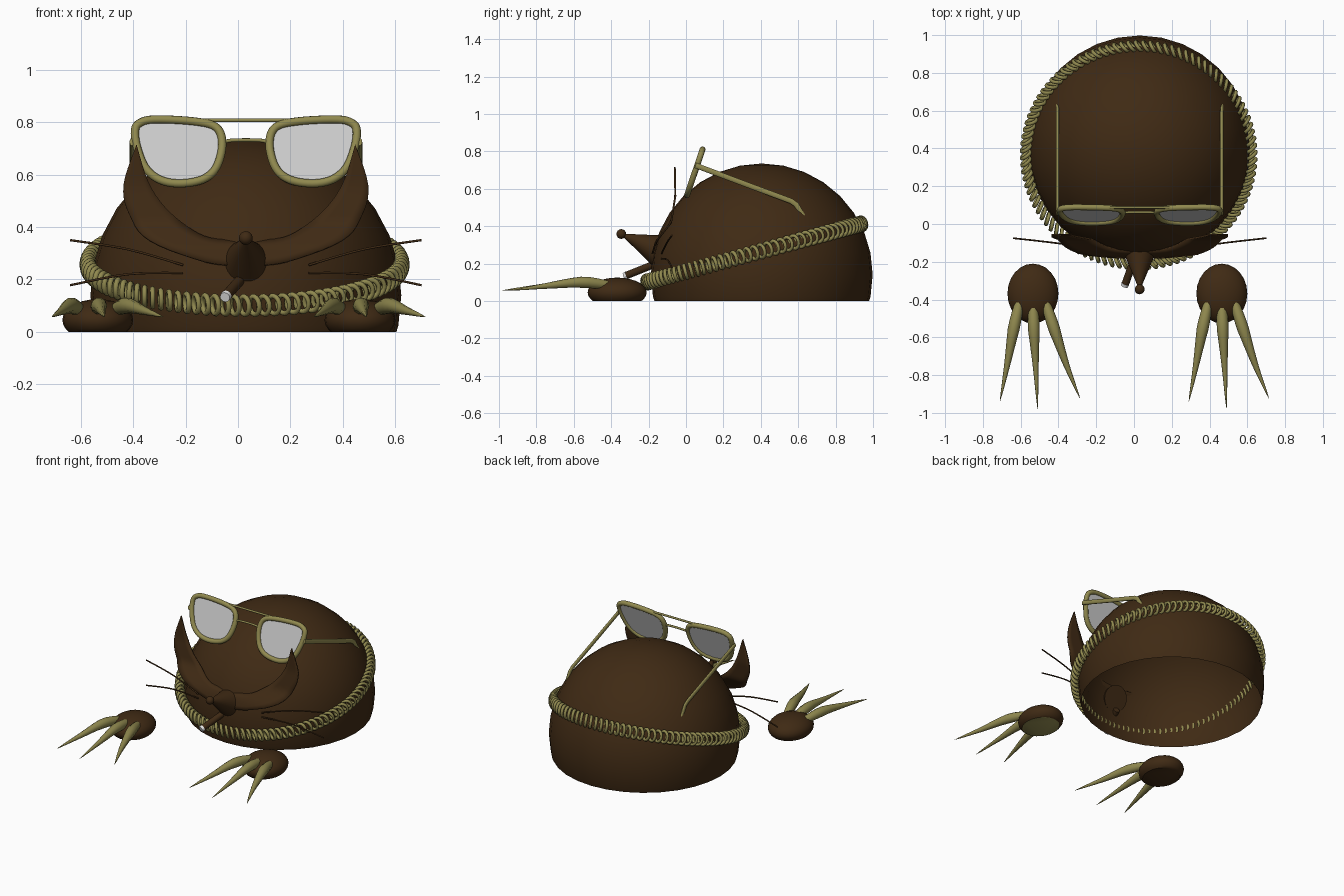
import bpy, bmesh, math
from mathutils import Vector, Matrix

if "Cube" in bpy.data.objects:
    bpy.data.objects.remove(bpy.data.objects["Cube"])

CX = 0.03  # centre line of the head


def material(name, rgb):
    m = bpy.data.materials.new(name)
    m.diffuse_color = (*rgb, 1)
    m.use_nodes = True
    m.node_tree.nodes["Principled BSDF"].inputs["Base Color"].default_value = m.diffuse_color
    return m


BROWN = material("dark_brown", (0.05, 0.023, 0.007))
OLIVE = material("olive_gold", (0.28, 0.25, 0.078))
GREY = material("lens_grey", (0.6, 0.6, 0.6))
WHITE = material("ash_white", (0.8, 0.8, 0.8))


def add_mesh(name, bm, *mats, smooth=True):
    me = bpy.data.meshes.new(name)
    bm.normal_update()
    bm.to_mesh(me)
    bm.free()
    for m in mats:
        me.materials.append(m)
    ob = bpy.data.objects.new(name, me)
    bpy.context.collection.objects.link(ob)
    if smooth:
        bpy.ops.object.select_all(action='DESELECT')
        ob.select_set(True)
        bpy.context.view_layer.objects.active = ob
        bpy.ops.object.shade_smooth_by_angle(angle=math.radians(40))
    return ob


def spline(pts, steps=5, closed=False):
    """Smooth path through the points."""
    p = [Vector(q) for q in pts]
    n = len(p)
    out = []
    for i in range(n if closed else n - 1):
        if closed:
            a, b, c, d = (p[(i + k) % n] for k in (-1, 0, 1, 2))
        else:
            a, b, c, d = (p[min(max(i + k, 0), n - 1)] for k in (-1, 0, 1, 2))
        for s in range(steps):
            t = s / steps
            out.append(0.5 * (2 * b + (c - a) * t + (2 * a - 5 * b + 4 * c - d) * t * t
                              + (3 * b - a - 3 * c + d) * t ** 3))
    return out if closed else out + [p[-1]]


def tube(name, pts, radius, mat, closed=False, radii=None):
    cu = bpy.data.curves.new(name, 'CURVE')
    cu.dimensions = '3D'
    cu.bevel_depth = radius
    cu.bevel_resolution = 3
    cu.use_fill_caps = True
    sp = cu.splines.new('POLY')
    sp.points.add(len(pts) - 1)
    for i, p in enumerate(pts):
        sp.points[i].co = (*p, 1)
        sp.points[i].radius = radii[i] if radii else 1
    sp.use_cyclic_u = closed
    sp.use_smooth = True
    cu.materials.append(mat)
    ob = bpy.data.objects.new(name, cu)
    bpy.context.collection.objects.link(ob)
    bpy.ops.object.select_all(action='DESELECT')
    ob.select_set(True)
    bpy.context.view_layer.objects.active = ob
    bpy.ops.object.convert(target='MESH')
    return ob


def cut_ellipsoid(centre, size, segs, rings):
    """Ellipsoid with everything below the ground removed."""
    bm = bmesh.new()
    bmesh.ops.create_uvsphere(bm, u_segments=segs, v_segments=rings, radius=1,
                              matrix=Matrix.Translation(centre) @ Matrix.Diagonal((*size, 1)))
    bmesh.ops.bisect_plane(bm, geom=bm.verts[:] + bm.edges[:] + bm.faces[:],
                           plane_co=(0, 0, 0), plane_no=(0, 0, 1), clear_inner=True)
    return bm


def cone(name, start, end, r1, r2, mat):
    a, b = Vector(start), Vector(end)
    rot = (b - a).to_track_quat('Z', 'Y').to_matrix().to_4x4()
    bm = bmesh.new()
    bmesh.ops.create_cone(bm, cap_ends=True, segments=32, radius1=r1, radius2=r2,
                          depth=(b - a).length, matrix=Matrix.Translation((a + b) / 2) @ rot)
    return add_mesh(name, bm, mat)


# Body: dome open underneath
add_mesh("body", cut_ellipsoid((CX, 0.405, 0.14), (0.593, 0.593, 0.595), 32, 16), BROWN)

# Snout, nose and cigar
cone("snout", (CX, -0.145, 0.27), (CX, -0.335, 0.352), 0.087, 0.008, BROWN)
bm = bmesh.new()
bmesh.ops.create_uvsphere(bm, u_segments=20, v_segments=12, radius=0.026,
                          matrix=Matrix.Translation((CX, -0.346, 0.358)))
add_mesh("nose", bm, BROWN)
cone("cigar", (0.01, -0.16, 0.2), (-0.045, -0.315, 0.138), 0.02, 0.02, BROWN)
cone("cigar_ash", (-0.045, -0.315, 0.138), (-0.05, -0.329, 0.132), 0.021, 0.019, WHITE)

# Crescent collar sweeping up to a pointed tip on both sides
outer = [(-.417, .715), (-.467, .56), (-.444, .447), (-.367, .352), (-.157, .268), (0, .252)]
inner = [(-.417, .715), (-.375, .58), (-.317, .486), (-.233, .41), (-.138, .36), (0, .35)]
depth = [(.25, -.185), (.32, -.165), (.42, -.085), (.56, -.062), (.72, -.065)]


def depth_at(z):
    for (z0, y0), (z1, y1) in zip(depth, depth[1:]):
        if z <= z1:
            return y0 + (y1 - y0) * (z - z0) / (z1 - z0)
    return depth[-1][1]


left = list(zip(spline(outer), spline(inner)))
bm = bmesh.new()
rows = []
for side, pairs in ((1, left), (-1, left[-2::-1])):
    for o, i in pairs:
        row = []
        for k in range(5):
            q = o.lerp(i, k / 4)
            row.append(bm.verts.new((CX + side * q.x, depth_at(q.y), q.y)))
        rows.append(row)
for a, b in zip(rows, rows[1:]):
    for k in range(4):
        bm.faces.new((a[k], b[k], b[k + 1], a[k + 1]))
bmesh.ops.remove_doubles(bm, verts=bm.verts[:], dist=0.0005)
crescent = add_mesh("crescent", bm, BROWN)
crescent.modifiers.new("thickness", 'SOLIDIFY').thickness = 0.01

# Whiskers
for s, side in ((-1, "left"), (1, "right")):
    for label, z0, z1, z2 in (("upper", .255, .315, .35), ("lower", .225, .22, .178)):
        path = spline([(CX + s * .24, -.13, z0), (CX + s * .45, -.1, z1), (CX + s * .67, -.075, z2)])
        tube(f"whisker_{label}_{side}", path, 0.0045, BROWN)

# Rope chain: overlapping tilted links round a sloping circle
bm = bmesh.new()
LINKS, RING, SEC = 100, 16, 6
slope = Matrix.Rotation(math.radians(15.2), 3, 'X')
up = slope @ Vector((0, 0, 1))
for n in range(LINKS):
    a = 2 * math.pi * n / LINKS
    radial = slope @ Vector((math.cos(a), math.sin(a), 0))
    along = slope @ Vector((-math.sin(a), math.cos(a), 0))
    wide = (radial * 0.8 + along * 0.6).normalized()
    axis = wide.cross(up)
    centre = Vector((CX - 0.005, 0.365, 0.257)) + radial * 0.597
    grid = []
    for i in range(RING):
        t = 2 * math.pi * i / RING
        d = wide * math.cos(t) * 0.85 + up * math.sin(t)
        grid.append([bm.verts.new(centre + d * (0.035 + 0.0105 * math.cos(v)) + axis * 0.0105 * math.sin(v))
                     for v in (2 * math.pi * j / SEC for j in range(SEC))])
    for i in range(RING):
        for j in range(SEC):
            i2, j2 = (i + 1) % RING, (j + 1) % SEC
            bm.faces.new((grid[i][j], grid[i2][j], grid[i2][j2], grid[i][j2]))
bmesh.ops.recalc_face_normals(bm, faces=bm.faces[:])
chain = add_mesh("chain", bm, OLIVE, smooth=False)
for p in chain.data.polygons:
    p.use_smooth = True


# Sunglasses, leaning back
def lean(u, z):
    return Vector((CX + u, 0.002 + (z - 0.555) * 0.34, z))


rim = [(.407, .795), (.35, .81), (.2, .803), (.113, .78), (.09, .715), (.113, .627),
       (.166, .581), (.254, .566), (.33, .581), (.384, .627), (.415, .704), (.423, .765)]
for s, side in ((-1, "left"), (1, "right")):
    loop = [lean(s * p.x, p.y) for p in spline(rim, 5, True)]
    tube(f"rim_{side}", loop, 0.016, OLIVE, closed=True)
    bm = bmesh.new()
    f = bm.faces.new([bm.verts.new(p) for p in (loop if s < 0 else loop[::-1])])
    bmesh.ops.recalc_face_normals(bm, faces=[f])
    lens = add_mesh(f"lens_{side}", bm, GREY, smooth=False)
    lens.modifiers.new("thickness", 'SOLIDIFY').thickness = 0.006
    # Temple arm with bent end, flattened sideways
    arm = tube(f"temple_{side}", [(0, .05, .725), (0, .33, .62), (0, .56, .535), (0, .59, .515), (0, .65, .41)],
               0.015, OLIVE)
    arm.location.x = CX + s * 0.435
    arm.scale.x = 0.6
tube("bridge_top", [lean(-.22, .807), lean(.22, .807)], 0.007, OLIVE)
tube("bridge_low", spline([lean(-.09, .715), lean(-.06, .73), lean(.06, .73), lean(.09, .715)]), 0.007, OLIVE)

# Paws with three long claws each
claws = ((-.085, -.175, -.94), (0, .025, -.98), (.08, .25, -.925))
for px, side, sole in ((-.535, "left", 0), (.465, "right", 1)):
    bm = cut_ellipsoid((px, -.368, .045), (.135, .158, .08), 24, 14)
    rim_edges = [e for e in bm.edges if e.is_boundary]
    for f in bmesh.ops.holes_fill(bm, edges=rim_edges)['faces']:
        f.material_index = sole
    add_mesh(f"paw_{side}", bm, BROWN, OLIVE)
    for n, (x0, x1, ytip) in enumerate(claws):
        path = spline([(px + x0 * .85, -.42, .085), (px + x0 + (x1 - x0) * .2, -.56, .1),
                       (px + x0 + (x1 - x0) * .58, -.75, .08), (px + x1, ytip, .057)], 4)
        shape = [.75, .85, .93, 1, 1] + [1 - .98 * (k / 8) for k in range(1, 9)]
        tube(f"claw_{side}_{n + 1}", path, 0.031, OLIVE, radii=shape)
